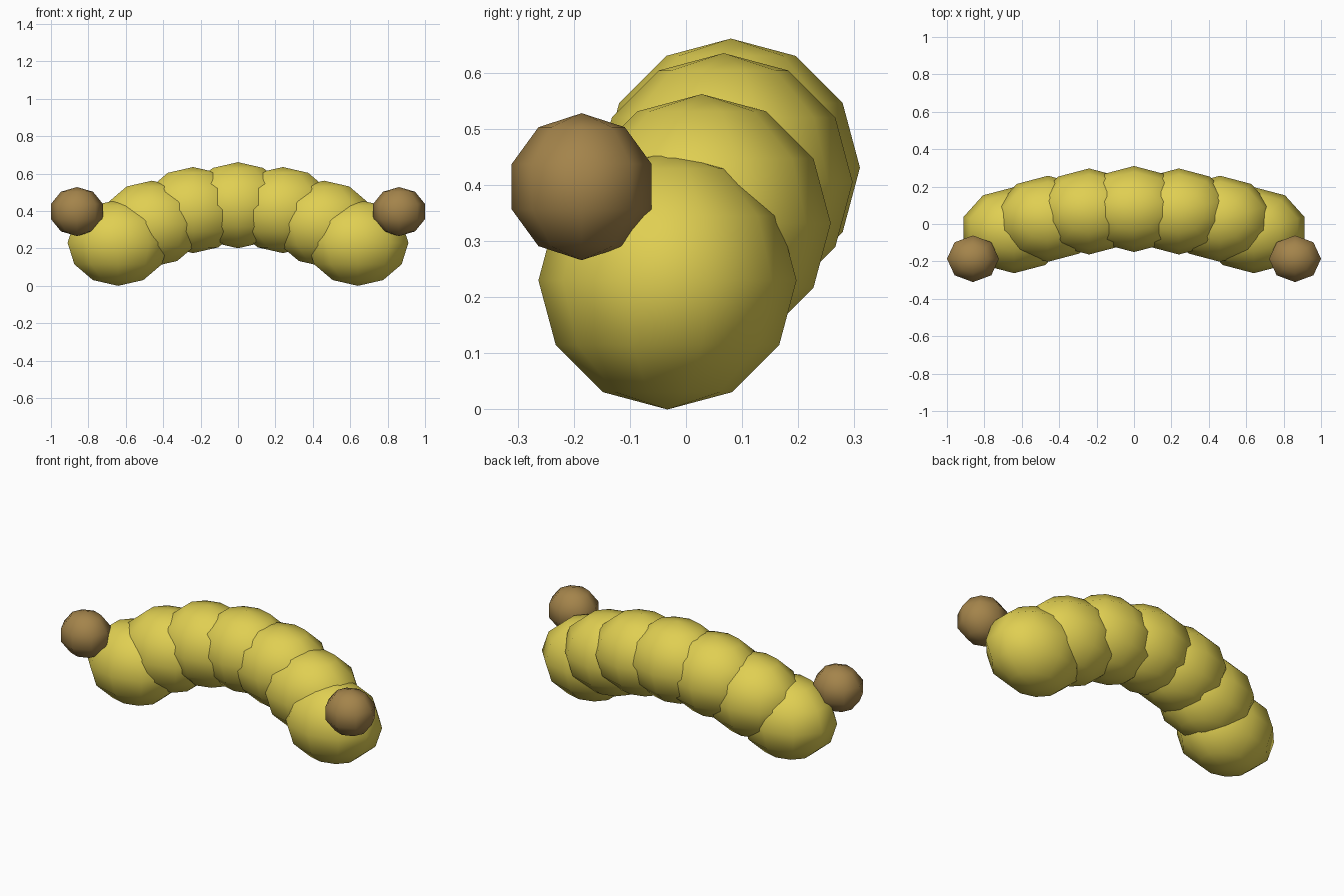
import bpy
import bmesh
from mathutils import Matrix, Vector

if "Cube" in bpy.data.objects:
    bpy.data.objects.remove(bpy.data.objects["Cube"])


def material(name, rgb):
    mat = bpy.data.materials.new(name)
    mat.diffuse_color = (*rgb, 1.0)
    mat.use_nodes = True
    mat.node_tree.nodes["Principled BSDF"].inputs["Base Color"].default_value = mat.diffuse_color
    return mat


yellow = material("mustard yellow", (0.745, 0.624, 0.084))
brown = material("warm brown", (0.37, 0.23, 0.07))


def ball(name, centre, radii, segments, rings, mat):
    """Low-poly smooth-shaded ball with a vertex facing +y."""
    bm = bmesh.new()
    bmesh.ops.create_uvsphere(
        bm, u_segments=segments, v_segments=rings, radius=1.0,
        matrix=Matrix.Translation(Vector(centre)) @ Matrix.Diagonal((*radii, 1.0)))
    for face in bm.faces:
        face.smooth = True
    mesh = bpy.data.meshes.new(name)
    bm.to_mesh(mesh)
    bm.free()
    mesh.materials.append(mat)
    obj = bpy.data.objects.new(name, mesh)
    bpy.context.collection.objects.link(obj)


BODY = (0.284, 0.23, 0.23)
TIP = (0.146, 0.131, 0.131)

# Middle body segment
ball("body_middle", (0, 0.08, 0.431), BODY, 10, 6, yellow)

# Mirrored body segments and end knobs
for side, s in (("left", -1), ("right", 1)):
    for part, (x, y, z) in (("inner", (0.24, 0.067, 0.405)),
                            ("outer", (0.46, 0.028, 0.332)),
                            ("end", (0.641, -0.033, 0.23))):
        ball(f"body_{part}_{side}", (s * x, y, z), BODY, 10, 6, yellow)
    ball(f"knob_{side}", (s * 0.861, -0.186, 0.397), TIP, 8, 5, brown)
